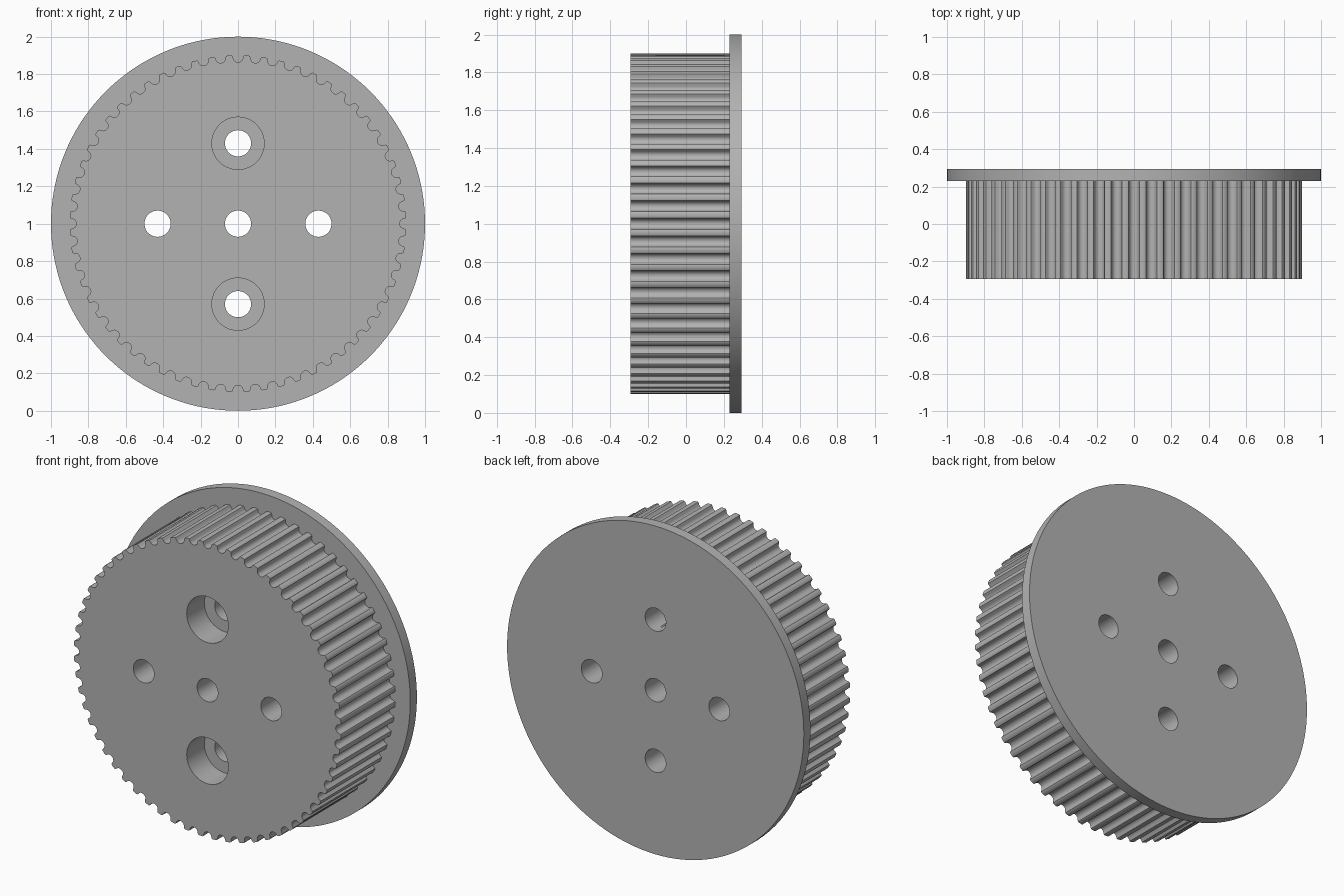
import bpy, bmesh, math

cube = bpy.data.objects.get("Cube")
if cube:
    bpy.data.objects.remove(cube, do_unlink=True)

FRONT, BACK, FLANGE_FRONT = -0.294, 0.294, 0.23
TEETH, TIP_RADIUS = 60, 0.9
HOLE_OFFSET, HOLE_RADIUS = 0.43, 0.07
BORE_RADIUS, BORE_DEPTH = 0.14, 0.17

grey = bpy.data.materials.new("grey")
grey.use_nodes = True
grey.diffuse_color = (0.45, 0.45, 0.45, 1)
grey.node_tree.nodes["Principled BSDF"].inputs["Base Color"].default_value = grey.diffuse_color


def prism(name, outline, y0, y1):
    """Extrude an (x, z) outline along y."""
    bm = bmesh.new()
    face = bm.faces.new([bm.verts.new((x, y0, z)) for x, z in outline])
    moved = bmesh.ops.extrude_face_region(bm, geom=[face])["geom"]
    verts = [v for v in moved if isinstance(v, bmesh.types.BMVert)]
    bmesh.ops.translate(bm, verts=verts, vec=(0, y1 - y0, 0))
    bmesh.ops.recalc_face_normals(bm, faces=bm.faces)
    mesh = bpy.data.meshes.new(name)
    bm.to_mesh(mesh)
    bm.free()
    mesh.materials.append(grey)
    obj = bpy.data.objects.new(name, mesh)
    bpy.context.collection.objects.link(obj)
    return obj


def circle(radius, cx=0, cz=1, count=48):
    steps = [2 * math.pi * i / count for i in range(count)]
    return [(cx + radius * math.cos(a), cz + radius * math.sin(a)) for a in steps]


def toothed_outline():
    # Half of one rounded groove: distance from its middle, depth
    half = [(0.0, 0.036), (0.011, 0.034), (0.02, 0.028), (0.025, 0.019),
            (0.027, 0.01), (0.03, 0.003), (0.035, 0.0)]
    groove = [(-t, d) for t, d in reversed(half[1:])] + half
    points = []
    for i in range(TEETH):
        for t, d in groove:
            a = 2 * math.pi * i / TEETH + t / TIP_RADIUS
            r = TIP_RADIUS - d
            points.append((r * math.cos(a), 1 + r * math.sin(a)))
    return points


def drill(target, cutter):
    mod = target.modifiers.new("drill", "BOOLEAN")
    mod.operation = "DIFFERENCE"
    mod.solver = "EXACT"
    mod.object = cutter
    bpy.context.view_layer.objects.active = target
    bpy.ops.object.modifier_apply(modifier=mod.name)


# Toothed drum and back flange
drum = prism("toothed_drum", toothed_outline(), FRONT, FLANGE_FRONT)
flange = prism("back_flange", circle(1.0, count=144), FLANGE_FRONT, BACK)

# Five through holes: a shaft hole and four screw holes
centres = [(0, 0), (1, 0), (-1, 0), (0, 1), (0, -1)]
cutters = []
for sx, sz in centres:
    x, z = sx * HOLE_OFFSET, 1 + sz * HOLE_OFFSET
    hole = prism("hole_cutter", circle(HOLE_RADIUS, x, z), FRONT - 0.1, BACK + 0.1)
    cutters.append(hole)
    drill(drum, hole)
    drill(flange, hole)
    # Wide recess for the screw heads at top and bottom
    if sz:
        bore = prism("recess_cutter", circle(BORE_RADIUS, x, z), FRONT - 0.1, FRONT + BORE_DEPTH)
        cutters.append(bore)
        drill(drum, bore)

for cutter in cutters:
    bpy.data.objects.remove(cutter, do_unlink=True)

# Smooth the round walls, keep the rims sharp
bpy.ops.object.select_all(action="DESELECT")
for part in (drum, flange):
    part.select_set(True)
bpy.context.view_layer.objects.active = drum
bpy.ops.object.shade_smooth_by_angle(angle=math.radians(35))
